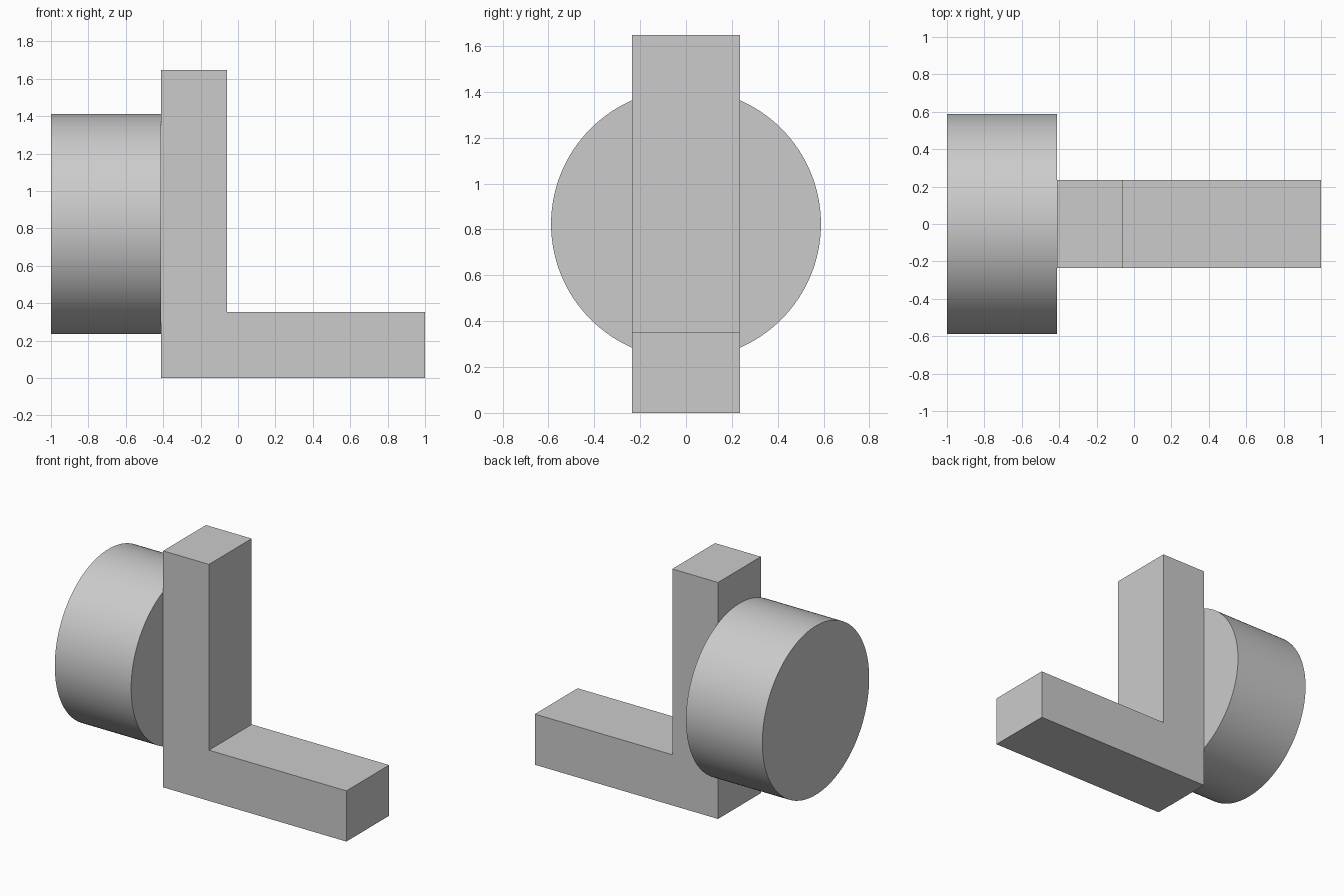
import bpy, bmesh, math

if "Cube" in bpy.data.objects:
    bpy.data.objects.remove(bpy.data.objects["Cube"])

U = 1 / 17  # design unit: overall length is 34 units

# L-shaped bracket: side profile extruded across y
profile = [(-7, 0), (17, 0), (17, 6), (-1, 6), (-1, 28), (-7, 28)]
half_width = 4 * U
bm = bmesh.new()
face = bm.faces.new([bm.verts.new((x * U, -half_width, z * U)) for x, z in profile])
ext = bmesh.ops.extrude_face_region(bm, geom=[face])
verts = [g for g in ext["geom"] if isinstance(g, bmesh.types.BMVert)]
bmesh.ops.translate(bm, verts=verts, vec=(0, 2 * half_width, 0))
bmesh.ops.recalc_face_normals(bm, faces=bm.faces)
mesh = bpy.data.meshes.new("l_bracket")
bm.to_mesh(mesh)
bm.free()
bracket = bpy.data.objects.new("l_bracket", mesh)
bpy.context.collection.objects.link(bracket)

# Round drum lying along x, mounted on the back of the upright
bpy.ops.mesh.primitive_cylinder_add(
    vertices=128, radius=10 * U, depth=10 * U,
    location=(-12 * U, 0, 14 * U), rotation=(0, math.pi / 2, 0))
drum = bpy.context.object
drum.name = "round_drum"
bpy.ops.object.shade_smooth_by_angle(angle=math.radians(30))
